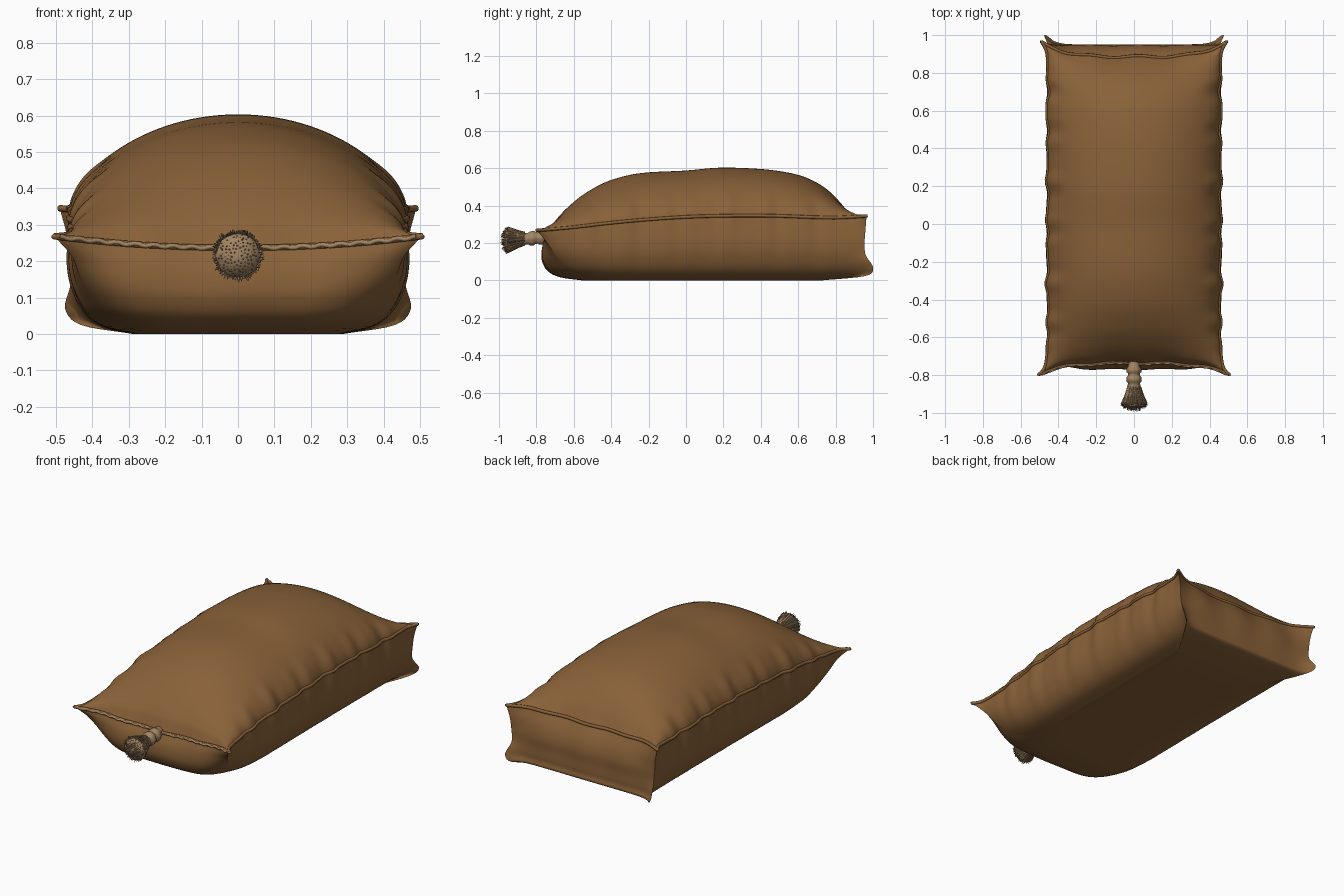
import bpy, bmesh, math, random
from mathutils import Vector

if "Cube" in bpy.data.objects:
    bpy.data.objects.remove(bpy.data.objects["Cube"])
random.seed(4)


def material(name, rgb):
    m = bpy.data.materials.new(name)
    m.diffuse_color = (*rgb, 1)
    m.use_nodes = True
    m.node_tree.nodes["Principled BSDF"].inputs["Base Color"].default_value = m.diffuse_color
    return m


CLOTH = material("brown cloth", (0.25, 0.12, 0.04))
ROPE = material("tan rope", (0.36, 0.235, 0.125))
ROPE_DARK = material("dark rope", (0.21, 0.135, 0.07))


def interp(xs, ys, x):
    """Smooth cubic interpolation through a few points."""
    n = len(xs)
    x = min(max(x, xs[0]), xs[-1])
    i = max(j for j in range(n - 1) if xs[j] <= x)

    def slope(j):
        lo, hi = max(j - 1, 0), min(j + 1, n - 1)
        return (ys[hi] - ys[lo]) / (xs[hi] - xs[lo])
    h = xs[i + 1] - xs[i]
    t = (x - xs[i]) / h
    return ((2*t**3 - 3*t*t + 1) * ys[i] + (t**3 - 2*t*t + t) * h * slope(i)
            + (3*t*t - 2*t**3) * ys[i + 1] + (t**3 - t*t) * h * slope(i + 1))


def make(name, bm, mat):
    bmesh.ops.recalc_face_normals(bm, faces=bm.faces)
    me = bpy.data.meshes.new(name)
    bm.to_mesh(me)
    bm.free()
    ob = bpy.data.objects.new(name, me)
    bpy.context.collection.objects.link(ob)
    me.materials.append(mat)
    for p in me.polygons:
        p.use_smooth = True
    return ob


def tube(name, pts, radius, mat, closed=False, res=2):
    cu = bpy.data.curves.new(name, 'CURVE')
    cu.dimensions = '3D'
    cu.bevel_depth = radius
    cu.bevel_resolution = res
    cu.use_fill_caps = True
    sp = cu.splines.new('POLY')
    sp.points.add(len(pts) - 1)
    for p, co in zip(sp.points, pts):
        p.co = (*co, 1)
    sp.use_cyclic_u = closed
    sp.use_smooth = True
    ob = bpy.data.objects.new(name, cu)
    bpy.context.collection.objects.link(ob)
    cu.materials.append(mat)


# Sack shape, from the seam (level 0) down to the flat base (level 6)
LV = range(7)
SHAPE = dict(
    w=(.455, .462, .465, .455, .425, .375, .29),      # half width
    yf=(-.735, -.76, -.77, -.765, -.735, -.67, -.55),  # front
    yb=(.885, .925, .945, .945, .945, .93, .72),       # back
    zf=(1, .8, .6, .4, .2, .07, 0),                    # height as part of seam
    k=(0, .12, .25, .4, .5, .6, .6),                   # front corner rounding
    pxf=(.05, .01, 0, 0, 0, 0, 0),                     # corner tips
    pyf=(.062, .02, 0, 0, 0, 0, 0),
    pxb=(.035, .01, 0, .005, .05, .055, 0),
    pyb=(.08, .035, .01, .015, .055, .03, 0),
    e=(4, 5, 8, 10, 12, 10, 6))                        # tip sharpness


def seam_z(a, b):
    side = interp((-1, -.8, -.55, -.3, 0, .4, .8, 1),
                  (.268, .283, .308, .328, .343, .346, .336, .345), b)
    return side - .032 * (1 - a*a) * max(0, -b)**6 - .015 * (1 - a*a) * max(0, b)**6


def fold(y):
    return .65 * math.sin(34*y) + .35 * math.sin(59*y + 1) + .3 * math.sin(21*y + 2)


def shell(a, b, lv):
    s = {k: interp(LV, v, lv) for k, v in SHAPE.items()}
    aa, fr, bk = abs(a), max(0, -b), max(0, b)
    yf = s['yf'] - s['pyf'] * aa**s['e']
    yb = s['yb'] + s['pyb'] * aa**s['e']
    x = a * (s['w'] + s['pxf'] * fr**22 + s['pxb'] * bk**22)
    y = yf + (yb - yf) * (b + 1) / 2
    x *= math.sqrt(1 - s['k'] * fr**6 / 2)
    if b < 0:
        y = .1 + (y - .1) * math.sqrt(1 - s['k'] * aa**6 * fr / 2)
    amp = .008 * max(0, 1 - lv / 5)
    x += a * aa**10 * amp * fold(y) * (1 - b**8)
    y += b * abs(b)**20 * amp * .7 * math.sin(24*x + 1) * (1 - aa**6)
    return Vector((x, y, seam_z(a, b) * max(0, s['zf'])))


def spread(n):
    return [math.sin(math.pi / 2 * (2*i/n - 1)) for i in range(n + 1)]


A, B = spread(56), spread(110)
edge = ([(a, -1) for a in A[:-1]] + [(1, b) for b in B[:-1]]
        + [(a, 1) for a in A[:0:-1]] + [(-1, b) for b in B[:0:-1]])

# Lower body: sides, back panel and base
bm = bmesh.new()
rings = [[bm.verts.new(shell(a, b, i / 5)) for a, b in edge] for i in range(31)]
rings.append([bm.verts.new((v.co.x*.8, .1 + (v.co.y - .1)*.8, 0)) for v in rings[-1]])
n = len(edge)
for r, q in zip(rings, rings[1:]):
    for i in range(n):
        bm.faces.new((r[i], r[(i+1) % n], q[(i+1) % n], q[i]))
bm.faces.new(rings[-1])
make("sack_lower_body", bm, CLOTH)

# Domed top panel
TOP_Y = (-.735, -.7, -.6, -.5, -.4, -.25, 0, .18, .4, .55, .65, .75, .83, .885)
TOP_Z = (.236, .315, .42, .49, .537, .573, .588, .603, .596, .576, .547, .49, .41, .33)
bm = bmesh.new()
grid = []
for b in B:
    yc = -.735 + 1.62 * (b + 1) / 2
    lift = max(0, interp(TOP_Y, TOP_Z, yc) - seam_z(0, b)) if abs(b) < 1 else 0
    row = []
    for a in A:
        p = shell(a, b, 0)
        dent = 1 + .16 * fold(p.y) * math.exp(-((1 - abs(a)) / .12)**2) * (1 - b**8)
        p.z += lift * max(0, 1 - a*a)**.63 * dent
        row.append(bm.verts.new(p))
    grid.append(row)
for r, q in zip(grid, grid[1:]):
    for i in range(len(A) - 1):
        bm.faces.new((r[i], r[i+1], q[i+1], q[i]))
make("sack_top_panel", bm, CLOTH)

# Piped seam round the sack, and tan stitching along the front
tube("seam_piping", [shell(a, b, 0) for a, b in edge], .009, CLOTH, True)
for side in (-1, 1):
    path = [shell(side * (.12 + .85 * i / 40), -1, 0) + Vector((0, -.007, .003 * math.sin(i * 1.3)))
            for i in range(41)]
    tube("front_stitching", path, .006, ROPE)

# Gathered rope neck: a lumpy turned profile along -y
NECK = ((-.70, .028), (-.755, .030), (-.765, .037), (-.785, .037), (-.79, .031), (-.805, .031),
        (-.812, .038), (-.835, .038), (-.84, .031), (-.86, .032), (-.875, .037), (-.92, .052),
        (-.965, .060), (-.972, .0))


def axis_z(y):
    return .232 + (y + .73) * .07


bm = bmesh.new()
seg = 24
rows = [[bm.verts.new((r * (1 + .05 * math.cos(8*t)) * math.cos(t), y, axis_z(y) + r * math.sin(t)))
         for t in (2 * math.pi * j / seg for j in range(seg))] for y, r in NECK]
for r, q in zip(rows, rows[1:]):
    for j in range(seg):
        bm.faces.new((r[j], r[(j+1) % seg], q[(j+1) % seg], q[j]))
bmesh.ops.remove_doubles(bm, verts=bm.verts, dist=1e-5)
make("rope_neck", bm, ROPE)


# Frayed tassel strands
def strands(name, count, mat, rmin, rmax):
    bm = bmesh.new()
    for i in range(count):
        t = i * 2.39996
        f = rmin + (rmax - rmin) * math.sqrt((i + .5) / count)
        prev = None
        for y, r, w in ((-.86, .034, .004), (-.9, .046, .0045), (-.945, .066, .0045),
                        (-.985 + .03 * f * f + random.uniform(-.012, .01), .073, .001)):
            rr = r * f * random.uniform(.96, 1.04)
            c = Vector((rr * math.cos(t), y, axis_z(y) + rr * math.sin(t)))
            ring = [bm.verts.new(c + Vector((w * math.cos(k * 1.2566), 0, w * math.sin(k * 1.2566))))
                    for k in range(5)]
            if prev:
                for k in range(5):
                    bm.faces.new((prev[k], prev[(k+1) % 5], ring[(k+1) % 5], ring[k]))
            prev = ring
        bm.faces.new(prev)
    make(name, bm, mat)


strands("tassel_strands", 190, ROPE, .1, 1)
strands("tassel_dark_strands", 70, ROPE_DARK, .5, 1)
